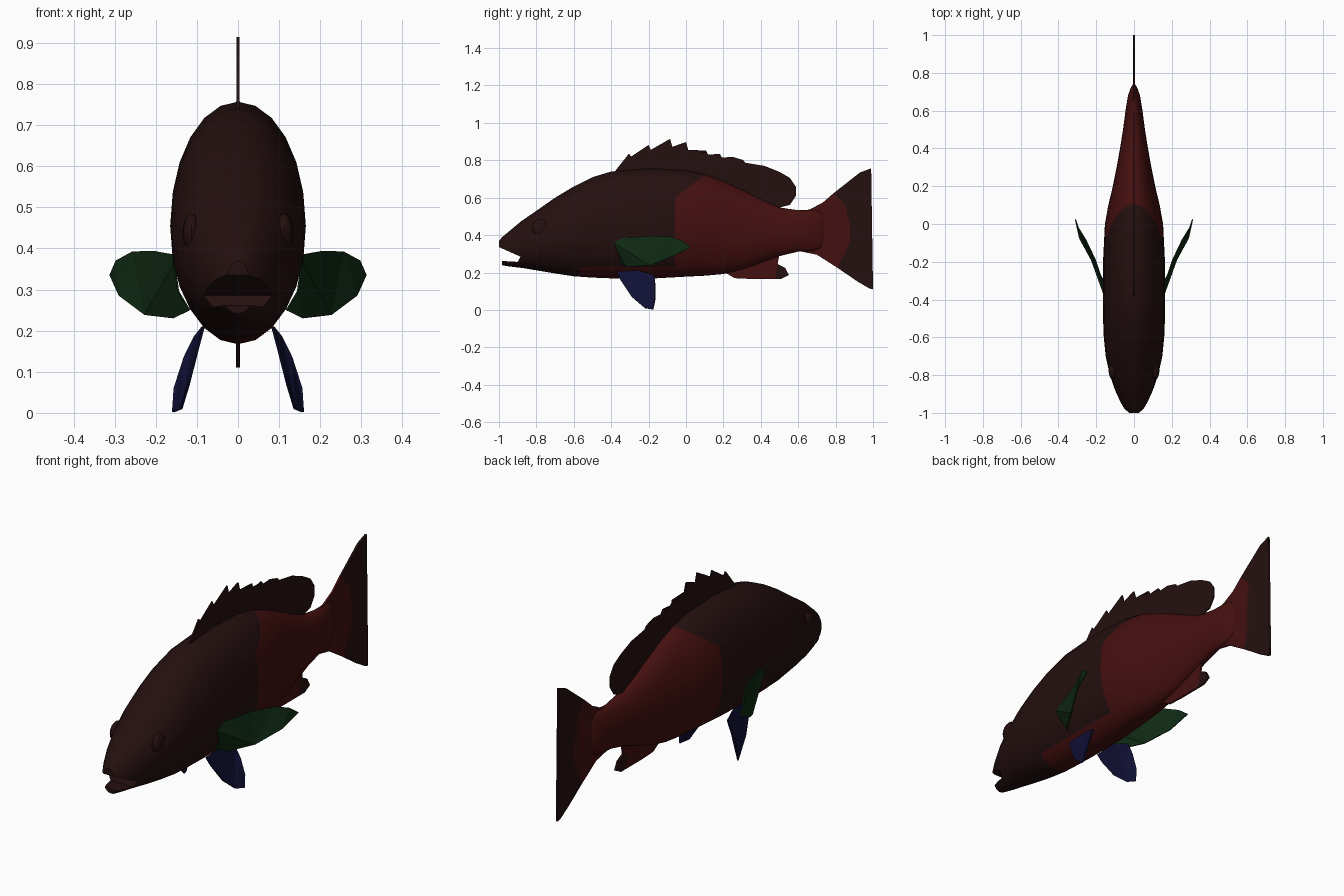
import bpy
import bmesh
import math
from mathutils import Vector

default_cube = bpy.data.objects.get("Cube")
if default_cube:
    bpy.data.objects.remove(default_cube, do_unlink=True)


def make_material(name, red, green, blue):
    material = bpy.data.materials.new(name)
    material.use_nodes = True
    colour = (red, green, blue, 1.0)
    material.diffuse_color = colour
    shader = material.node_tree.nodes["Principled BSDF"]
    shader.inputs["Base Color"].default_value = colour
    return material


BROWN = make_material("dark brown", 0.018, 0.005, 0.005)
RED = make_material("deep red", 0.06, 0.005, 0.005)
GREEN = make_material("dark green", 0.005, 0.023, 0.007)
BLUE = make_material("dark blue", 0.005, 0.005, 0.035)


def add_object(name, bm, *materials):
    mesh = bpy.data.meshes.new(name)
    bmesh.ops.recalc_face_normals(bm, faces=bm.faces)
    bm.to_mesh(mesh)
    bm.free()
    for material in materials:
        mesh.materials.append(material)
    obj = bpy.data.objects.new(name, mesh)
    bpy.context.collection.objects.link(obj)
    return obj


def make_active(obj):
    bpy.ops.object.select_all(action="DESELECT")
    obj.select_set(True)
    bpy.context.view_layer.objects.active = obj


def loft_body(stations, sides):
    """Elliptical rings along y, given as (y, bottom, top, half width)."""
    bm = bmesh.new()
    rings = []
    for y, bottom, top, half_width in stations:
        middle, half_height = (top + bottom) / 2, (top - bottom) / 2
        ring = []
        for i in range(sides):
            angle = math.tau * i / sides
            ring.append(bm.verts.new((half_width * math.sin(angle), y,
                                      middle + half_height * math.cos(angle))))
        rings.append(ring)
    for ring, following in zip(rings, rings[1:]):
        for i in range(sides):
            j = (i + 1) % sides
            bm.faces.new((ring[i], ring[j], following[j], following[i]))
    bm.faces.new(rings[0])
    bm.faces.new(rings[-1])
    return bm


def add_plate(name, points, material, thickness, paired=False):
    """Thin fin from an outline; (y, z) points lie on the centre plane."""
    bm = bmesh.new()
    verts = [bm.verts.new(p if len(p) == 3 else (0, *p)) for p in points]
    bm.faces.new(verts)
    bmesh.ops.triangulate(bm, faces=bm.faces)
    obj = add_object(name, bm, material)
    if paired:
        obj.modifiers.new("Mirror", "MIRROR").use_mirror_merge = False
    solid = obj.modifiers.new("Thickness", "SOLIDIFY")
    solid.thickness = thickness
    solid.offset = 0
    return obj


# Body
body_stations = [
    (-1.0, .25, .37, .028), (-.98, .238, .392, .05), (-.94, .232, .425, .073),
    (-.88, .225, .475, .1), (-.8, .212, .53, .128), (-.7, .195, .60, .15),
    (-.6, .18, .66, .16), (-.5, .173, .71, .164), (-.4, .169, .74, .165),
    (-.2, .167, .757, .164), (0, .178, .747, .154), (.1, .183, .727, .136),
    (.2, .192, .69, .112), (.3, .215, .643, .092), (.4, .25, .593, .074),
    (.5, .288, .548, .058), (.6, .312, .533, .045), (.68, .312, .535, .032),
    (.72, .33, .525, .018), (.74, .36, .50, .006),
]
body_bm = loft_body(body_stations, 24)

# Colour seams cut into the skin: flank front, shoulder slope, belly band
FLANK_Y, BELLY_Y, BELLY_Z = -.06, -.57, .23
SLOPE, SLOPE_Z = .75, .645
for point, normal in (
    ((0, FLANK_Y, 0), (0, 1, 0)),
    ((0, BELLY_Y, 0), (0, 1, 0)),
    ((0, 0, BELLY_Z), (0, 0, 1)),
    ((0, 0, SLOPE_Z), (0, -SLOPE, 1)),
):
    bmesh.ops.bisect_plane(
        body_bm, geom=body_bm.verts[:] + body_bm.edges[:] + body_bm.faces[:],
        plane_co=Vector(point), plane_no=Vector(normal), dist=1e-5)
body = add_object("body", body_bm, BROWN, RED)

# Open mouth, cut with a wedge
wedge = bmesh.new()
outline = [(-.885, .285), (-1.05, .358), (-1.05, .15), (-.985, .15),
           (-.985, .262), (-.9, .257)]
wedge_face = wedge.faces.new([wedge.verts.new((-.3, y, z)) for y, z in outline])
extruded = bmesh.ops.extrude_face_region(wedge, geom=[wedge_face])
bmesh.ops.translate(
    wedge, vec=(.6, 0, 0),
    verts=[v for v in extruded["geom"] if isinstance(v, bmesh.types.BMVert)])
cutter = add_object("mouth_cutter", wedge, BROWN)
cutter.hide_render = True
cut = body.modifiers.new("Mouth", "BOOLEAN")
cut.operation = "DIFFERENCE"
cut.solver = "EXACT"
cut.object = cutter
make_active(body)
bpy.ops.object.modifier_apply(modifier=cut.name)
bpy.data.objects.remove(cutter, do_unlink=True)

# Red flanks and belly by position
for face in body.data.polygons:
    x, y, z = face.center
    flank = y > FLANK_Y and z < SLOPE_Z + SLOPE * y
    belly = y > BELLY_Y and z < BELLY_Z
    face.material_index = 1 if flank or belly else 0
bpy.ops.object.shade_smooth_by_angle(angle=math.radians(40))

# Eyes
for side, label in ((1, "left"), (-1, "right")):
    eye_bm = bmesh.new()
    bmesh.ops.create_uvsphere(eye_bm, u_segments=16, v_segments=10, radius=.048)
    bmesh.ops.scale(eye_bm, vec=(.45, 1, 1), verts=eye_bm.verts)
    bmesh.ops.translate(eye_bm, vec=(side * .113, -.775, .437), verts=eye_bm.verts)
    eye = add_object(label + "_eye", eye_bm, BROWN)
    make_active(eye)
    bpy.ops.object.shade_smooth_by_angle(angle=math.radians(40))

# Dorsal fin: notched spines, then a soft rounded lobe
spines = [(-.305, .836, .016), (-.2, .882, .026), (-.085, .915, .043),
          (0, .898, .042), (.107, .852, .022), (.18, .835, .02),
          (.25, .818, .02), (.305, .802, .015)]
dorsal = [(-.385, .735)]
for y, z, notch in spines:
    dorsal += [(y, z), (y + .012, z - notch)]
dorsal += [(.42, .77), (.5, .738), (.556, .706), (.588, .658), (.588, .61),
           (.556, .562), (.5, .548), (.4, .56), (.2, .64), (0, .69), (-.3, .69)]
add_plate("dorsal_fin", dorsal, BROWN, .007)

# Tail fin: red root and dark outer edge share one curved seam
seam = [(.79, .625), (.85, .56), (.878, .45), (.875, .36), (.81, .225)]
tail_root = [(.58, .525), (.66, .537), (.73, .573)] + seam
tail_root += [(.7, .295), (.58, .32)]
tail_edge = [(.85, .672), (.93, .735), (.99, .757), (.965, .62), (.956, .45),
             (.967, .3), (1.0, .11), (.98, .115), (.92, .15)]
add_plate("tail_fin_root", tail_root, RED, .01)
add_plate("tail_fin_edge", tail_edge + seam[::-1], BROWN, .01)

# Anal fin with a dark tip
tip_seam = [(.475, .166), (.455, .215), (.48, .25)]
add_plate("anal_fin", [(.2, .205), (.26, .17), (.34, .166)] + tip_seam
          + [(.5, .3), (.35, .27)], RED, .01)
add_plate("anal_fin_tip", tip_seam[::-1] + [(.51, .166), (.55, .187), (.53, .225),
          (.51, .25)][:3], BROWN, .01)

# Paired pectoral and pelvic fins
pectoral = [(.155, -.385, .36), (.155, -.34, .385), (.205, -.19, .394),
            (.255, -.085, .392), (.295, -.02, .37), (.31, .025, .335),
            (.288, -.075, .285), (.225, -.19, .238), (.155, -.31, .231),
            (.118, -.345, .25), (.145, -.355, .295)]
add_plate("pectoral_fins", pectoral, GREEN, .006, paired=True)
pelvic = [(.085, -.37, .205), (.097, -.35, .16), (.12, -.29, .07),
          (.138, -.22, .01), (.158, -.176, .002), (.155, -.165, .06),
          (.13, -.165, .135), (.105, -.17, .185), (.085, -.25, .21)]
add_plate("pelvic_fins", pelvic, BLUE, .006, paired=True)
